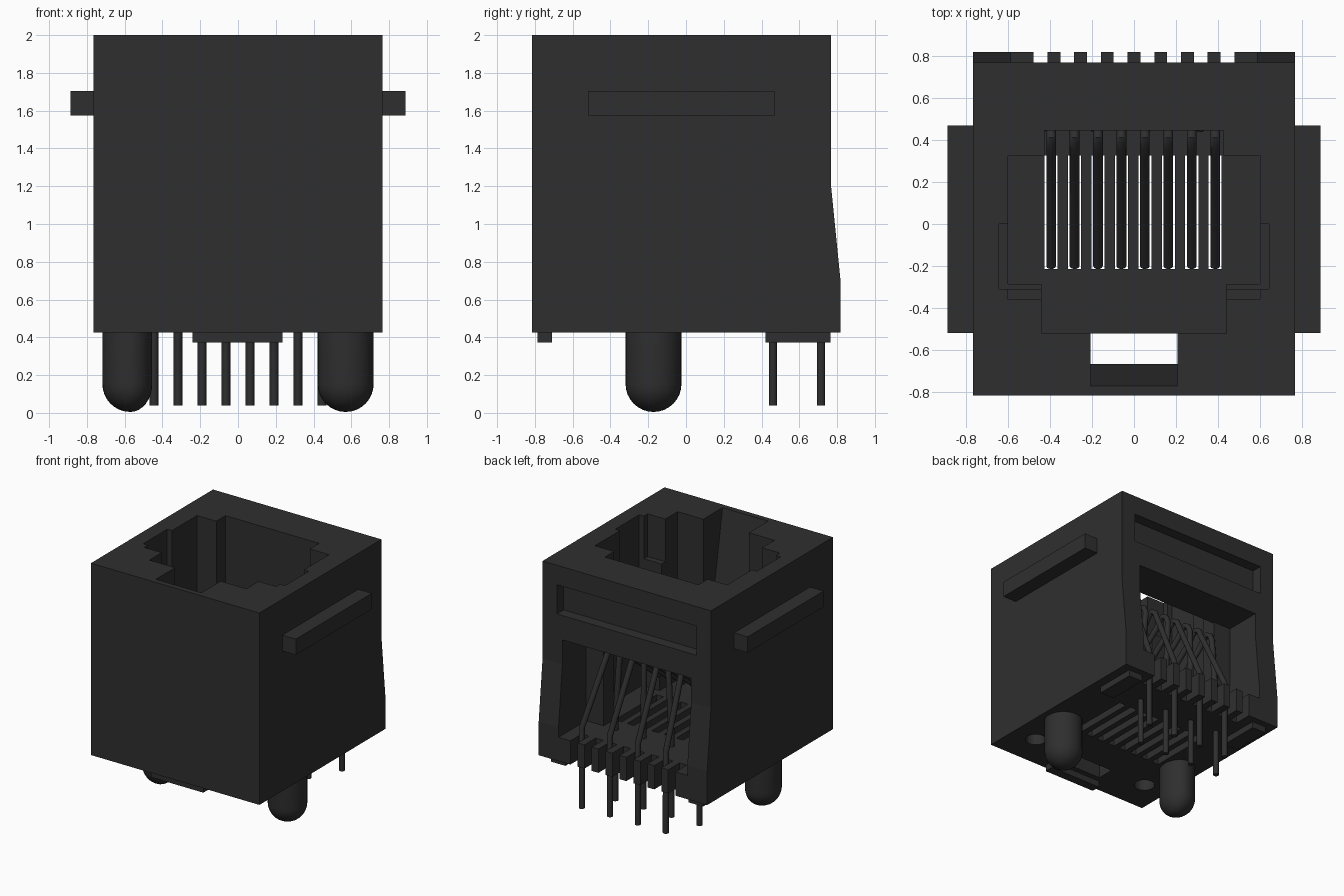
import bpy, bmesh, math
from mathutils import Matrix

cube = bpy.data.objects.get("Cube")
if cube:
    bpy.data.objects.remove(cube, do_unlink=True)

# Single dark plastic colour
mat = bpy.data.materials.new("charcoal")
mat.use_nodes = True
mat.diffuse_color = (0.028, 0.028, 0.028, 1)
mat.node_tree.nodes["Principled BSDF"].inputs["Base Color"].default_value = mat.diffuse_color


def finish(name, bm):
    bmesh.ops.recalc_face_normals(bm, faces=bm.faces[:])
    me = bpy.data.meshes.new(name)
    bm.to_mesh(me)
    bm.free()
    me.materials.append(mat)
    ob = bpy.data.objects.new(name, me)
    bpy.context.collection.objects.link(ob)
    return ob


def activate(ob):
    bpy.ops.object.select_all(action='DESELECT')
    ob.select_set(True)
    bpy.context.view_layer.objects.active = ob


def smooth(ob):
    activate(ob)
    bpy.ops.object.shade_smooth_by_angle(angle=math.radians(40))


def box(name, x0, x1, y0, y1, z0, z1):
    bm = bmesh.new()
    bmesh.ops.create_cube(bm, size=1)
    size = Matrix.Diagonal((x1 - x0, y1 - y0, z1 - z0, 1))
    mid = Matrix.Translation(((x0 + x1) / 2, (y0 + y1) / 2, (z0 + z1) / 2))
    bmesh.ops.transform(bm, matrix=mid @ size, verts=bm.verts)
    return finish(name, bm)


def side_profile(name, x0, x1, points):
    """Extrude a (y, z) outline along x."""
    bm = bmesh.new()
    face = bm.faces.new([bm.verts.new((x0, y, z)) for y, z in points])
    new = bmesh.ops.extrude_face_region(bm, geom=[face])["geom"]
    moved = [v for v in new if isinstance(v, bmesh.types.BMVert)]
    bmesh.ops.translate(bm, vec=(x1 - x0, 0, 0), verts=moved)
    return finish(name, bm)


def cut(target, cutter):
    cutter.hide_render = True
    mod = target.modifiers.new("cut", 'BOOLEAN')
    mod.operation = 'DIFFERENCE'
    mod.solver = 'EXACT'
    mod.object = cutter
    activate(target)
    bpy.ops.object.modifier_apply(modifier=mod.name)
    bpy.data.objects.remove(cutter, do_unlink=True)


BOTTOM, SHELF, TOP = 0.425, 0.62, 2.0
PIN_PITCH, WIRE_PITCH = 0.127, 0.1115

# Housing with a slightly flared lower back
body = side_profile("housing", -0.765, 0.765,
                    [(-0.815, BOTTOM), (0.818, BOTTOM), (0.818, 0.7),
                     (0.768, 1.2), (0.768, TOP), (-0.815, TOP)])

# Plug cavity: main well, shoulder step, tab well, wire recess
over = TOP + 0.1
cut(body, box("well", -0.6, 0.6, -0.285, 0.325, SHELF, over))
cut(body, box("shoulder", -0.6, 0.6, -0.36, 0, 1.65, over))
cut(body, box("tab_well", -0.44, 0.44, -0.52, 0, SHELF, over))
cut(body, box("wire_recess", -0.425, 0.425, 0.2, 0.445, SHELF, over))
cut(body, box("side_groove", -0.643, 0.643, -0.31, 0, 1.0, over))

# Latch slot with a sloped lead-in, open through the floor
cut(body, side_profile("latch_slot", -0.207, 0.207,
                       [(-0.77, over), (-0.77, TOP), (-0.665, 1.4), (-0.665, 0.3),
                        (-0.52, 0.3), (-0.52, 0.7), (-0.4, 0.7), (-0.4, over)]))

# Back window and rear wire compartment
cut(body, box("back_window", -0.635, 0.635, 0.68, 1, 1.6, 1.84))
cut(body, box("compartment", -0.585, 0.585, 0.46, 1, SHELF, 1.4))
cut(body, box("compartment_pass", -0.425, 0.425, 0.3, 0.6, SHELF, 1.4))

# Floor slots below the springs and comb notches at the back
for i in range(8):
    k = i - 3.5
    xs, xp = k * WIRE_PITCH - 0.004, k * PIN_PITCH
    cut(body, box("floor_slot", xs - 0.031, xs + 0.031, -0.215, 0.325, 0.3, 0.8))
    cut(body, box("comb_notch", xp - 0.033, xp + 0.033, 0.67, 1, 0.3, 0.8))

# Round blind holes in the underside
for x in (-0.55, 0.55):
    bm = bmesh.new()
    bmesh.ops.create_cone(bm, cap_ends=True, segments=24, radius1=0.08,
                          radius2=0.08, depth=0.2,
                          matrix=Matrix.Translation((x, -0.53, BOTTOM)))
    cut(body, finish("round_hole", bm))

# Side ribs, standoffs and locating pegs
box("front_standoff", -0.24, 0.235, -0.785, -0.71, 0.372, BOTTOM + 0.01)
for side, label in ((1, "left"), (-1, "right")):
    a, b = sorted((side * 0.75, side * 0.888))
    box(label + "_rib", a, b, -0.518, 0.468, 1.575, 1.705)
    a, b = sorted((side * 0.56, side * 0.69))
    box(label + "_standoff", a, b, 0.42, 0.765, 0.372, BOTTOM + 0.01)

    bm = bmesh.new()
    r = 0.148
    arc = [(r * math.sin(t * math.pi / 16), r - r * math.cos(t * math.pi / 16))
           for t in range(9)]
    verts = [bm.verts.new((px, 0, pz)) for px, pz in arc + [(r, 0.44), (0, 0.44)]]
    edges = [bm.edges.new(pair) for pair in zip(verts, verts[1:])]
    bmesh.ops.spin(bm, geom=verts + edges, axis=(0, 0, 1), cent=(0, 0, 0),
                   angle=math.tau, steps=32)
    bmesh.ops.remove_doubles(bm, verts=bm.verts, dist=0.0005)
    for v in bm.verts:
        if side < 0 and v.co.x > 0:
            v.co.x *= 0.78
    bmesh.ops.translate(bm, vec=(side * 0.57, -0.172, 0.005), verts=bm.verts)
    smooth(finish(label + "_peg", bm))

# Contact wires: staggered solder pins bent over into sloping springs
for i in range(8):
    k = i - 3.5
    xp, xs = k * PIN_PITCH, k * WIRE_PITCH - 0.004
    foot = 0.715 if i % 2 else 0.46
    path = [(xp, foot, 0.04), (xp, foot, 0.7), (xs, 0.47, 1.22),
            (xs, 0.45, 1.27), (xs, 0.41, 1.295), (xs, 0.37, 1.275),
            (xs, 0.33, 1.22), (xs, -0.2, 0.8)]
    curve = bpy.data.curves.new("contact_wire", 'CURVE')
    curve.dimensions = '3D'
    curve.bevel_depth = 0.023
    curve.bevel_resolution = 3
    curve.use_fill_caps = True
    spline = curve.splines.new('POLY')
    spline.points.add(len(path) - 1)
    for point, co in zip(spline.points, path):
        point.co = (*co, 1)
    curve.materials.append(mat)
    wire = bpy.data.objects.new("contact_wire_%d" % (i + 1), curve)
    bpy.context.collection.objects.link(wire)
    activate(wire)
    bpy.ops.object.convert(target='MESH')
    smooth(bpy.context.view_layer.objects.active)
